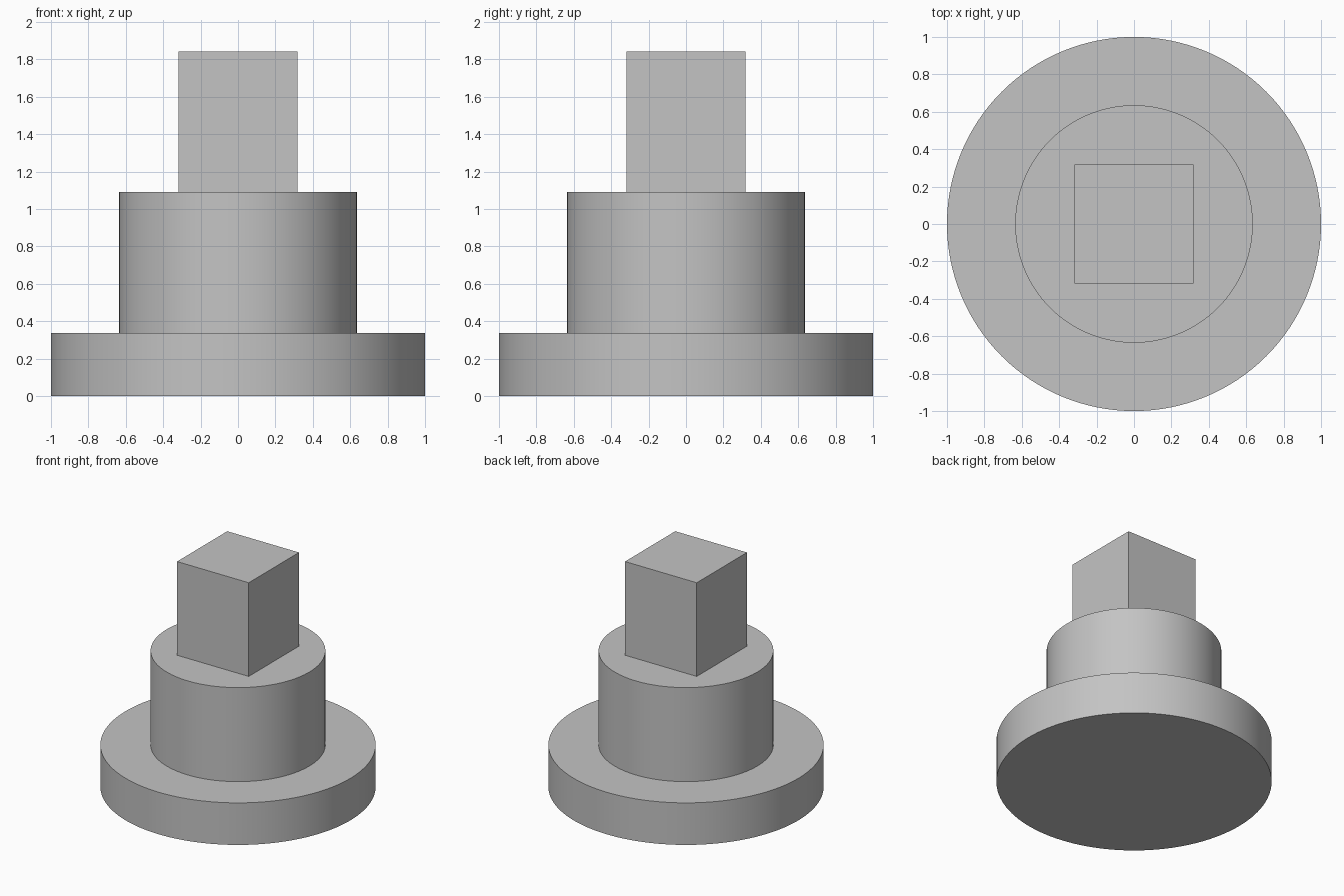
import bpy
import math

cube = bpy.data.objects.get("Cube")
if cube:
    bpy.data.objects.remove(cube, do_unlink=True)

# Single grey material
GREY = (0.55, 0.55, 0.55, 1.0)
grey = bpy.data.materials.new("plain_grey")
grey.use_nodes = True
grey.diffuse_color = GREY
grey.node_tree.nodes["Principled BSDF"].inputs["Base Color"].default_value = GREY

# Heights where the stacked parts meet
FLANGE_TOP, HUB_TOP, SHANK_TOP = 0.337, 1.091, 1.842


def finish(name):
    obj = bpy.context.object
    obj.name = name
    obj.data.name = name
    obj.data.materials.append(grey)
    return obj


def disc(name, radius, bottom, top):
    bpy.ops.mesh.primitive_cylinder_add(
        vertices=128, radius=radius, depth=top - bottom,
        location=(0, 0, (bottom + top) / 2))
    bpy.ops.object.shade_smooth_by_angle(angle=math.radians(30))
    return finish(name)


def square_post(name, width, bottom, top):
    bpy.ops.mesh.primitive_cube_add(size=1, location=(0, 0, (bottom + top) / 2))
    obj = finish(name)
    obj.scale = (width, width, top - bottom)
    bpy.ops.object.transform_apply(location=False, rotation=False, scale=True)
    return obj


# Wide round flange, narrower round hub, square drive shank
disc("base_flange", 1.0, 0, FLANGE_TOP)
disc("round_hub", 0.635, FLANGE_TOP, HUB_TOP)
square_post("square_shank", 0.636, HUB_TOP, SHANK_TOP)
